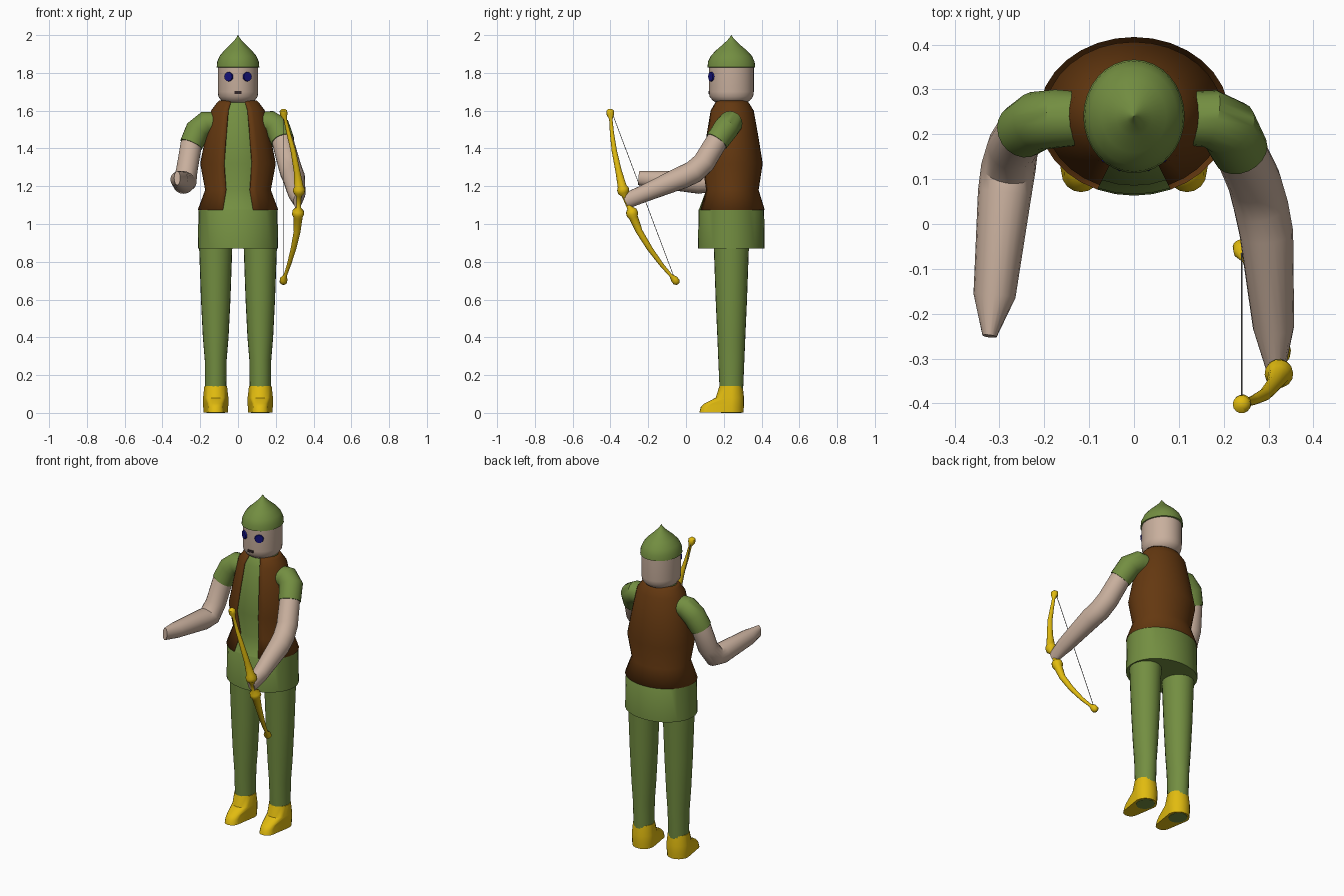
import bpy, bmesh, math
from mathutils import Vector, Matrix

if "Cube" in bpy.data.objects:
    bpy.data.objects.remove(bpy.data.objects["Cube"])

CY = 0.24  # body axis position in y


def material(name, r, g, b):
    lin = [((c / 255 + 0.055) / 1.055) ** 2.4 if c > 10 else c / 255 / 12.92 for c in (r, g, b)]
    m = bpy.data.materials.new(name)
    m.diffuse_color = (*lin, 1)
    m.use_nodes = True
    m.node_tree.nodes["Principled BSDF"].inputs["Base Color"].default_value = m.diffuse_color
    return m


GREEN = material("cloth_green", 115, 142, 65)
BROWN = material("leather_brown", 100, 56, 16)
SKIN = material("skin", 200, 175, 157)
GOLD = material("golden_yellow", 225, 187, 15)
BLUE = material("eye_blue", 20, 18, 125)
DARK = material("mouth_dark", 50, 38, 40)
GREY = material("string_grey", 115, 115, 112)


def finish(name, bm, mat, angle=35):
    bmesh.ops.recalc_face_normals(bm, faces=bm.faces)
    me = bpy.data.meshes.new(name)
    bm.to_mesh(me)
    bm.free()
    ob = bpy.data.objects.new(name, me)
    bpy.context.collection.objects.link(ob)
    me.materials.append(mat)
    bpy.ops.object.select_all(action='DESELECT')
    ob.select_set(True)
    bpy.context.view_layer.objects.active = ob
    bpy.ops.object.shade_smooth_by_angle(angle=math.radians(angle))
    return ob


def loft(name, rings, mat, wrap=True, cap=True, angle=35):
    """Skin a list of point rings."""
    bm = bmesh.new()
    vs = [[bm.verts.new(p) for p in ring] for ring in rings]
    n = len(vs[0])
    for a, b in zip(vs, vs[1:]):
        for i in range(n if wrap else n - 1):
            j = (i + 1) % n
            bm.faces.new((a[i], a[j], b[j], b[i]))
    if cap:
        bm.faces.new(vs[0])
        bm.faces.new(vs[-1])
    return finish(name, bm, mat, angle)


def ellipse(x, y, z, rx, ry, n=32, skip=0):
    """Level ring starting at the front; skip leaves a gap of segments each side of it."""
    ks = range(skip, n - skip + 1) if skip else range(n)
    return [(x + rx * math.sin(2 * math.pi * k / n), y - ry * math.cos(2 * math.pi * k / n), z) for k in ks]


def tube(name, path, mat, n=20, angle=35):
    """Path of (x, y, z, side radius, upright radius)."""
    pts = [Vector(p[:3]) for p in path]
    u, rings = Vector((1, 0, 0)), []
    for i in reversed(range(len(pts))):
        a, b = pts[max(i - 1, 0)], pts[min(i + 1, len(pts) - 1)]
        t = (b - a).normalized()
        u = (u - t * u.dot(t)).normalized()
        v = t.cross(u)
        ru, rv = path[i][3], path[i][-1]
        rings.append([pts[i] + u * ru * math.cos(2 * math.pi * k / n) + v * rv * math.sin(2 * math.pi * k / n)
                      for k in range(n)])
    return loft(name, rings, mat, angle=angle)


# Pointed hat
hat = [(1.828, .108), (1.83, .113), (1.86, .11), (1.89, .097), (1.92, .072), (1.95, .04), (1.975, .017), (1.99, .006), (2.0, .001)]
loft("hat", [ellipse(0, CY, z, r, r * 1.12) for z, r in hat], GREEN)

# Head
head = [(1.64, .07), (1.655, .09), (1.675, .104), (1.70, .107), (1.84, .107)]
loft("head", [ellipse(0, CY, z, r, r * 1.11) for z, r in head], SKIN)

# Eyes and mouth as thin plates
for side in (-1, 1):
    bm = bmesh.new()
    bmesh.ops.create_cone(bm, cap_ends=True, segments=12, radius1=.026, radius2=.024, depth=.009)
    rot = Matrix.Rotation(side * math.radians(30), 4, 'Z') @ Matrix.Rotation(math.pi / 2, 4, 'X')
    bm.transform(Matrix.Translation((side * .05, CY - .107, 1.78)) @ rot)
    finish("eye", bm, BLUE)
bm = bmesh.new()
bmesh.ops.create_cube(bm, size=1)
bm.transform(Matrix.Translation((0, CY - .118, 1.696)) @ Matrix.Diagonal((.036, .008, .014, 1)))
finish("mouth", bm, DARK)

# Shirt with flared skirt, and open waistcoat over it
vest = [(1.655, .098), (1.64, .113), (1.60, .143), (1.46, .173), (1.32, .2), (1.18, .174), (1.075, .213)]
shirt = [(z, r - .014) for z, r in vest[:-1]] + [(1.08, .205), (1.075, .209), (.87, .213)]
loft("shirt", [ellipse(0, CY, z, r, r * .83) for z, r in shirt], GREEN)
coat = loft("waistcoat", [ellipse(0, CY, z, r, r * .83, skip=2) for z, r in vest], BROWN, wrap=False, cap=False)
mod = coat.modifiers.new("thickness", 'SOLIDIFY')
mod.thickness = .016
mod.offset = -1 if coat.data.polygons[0].normal.dot(coat.data.polygons[0].center - Vector((0, CY, 1.3))) > 0 else 1

# Legs and shoes
leg = [(.88, .088, .093), (.6, .078, .083), (.4, .068, .074), (.28, .058, .069), (.14, .056, .063), (0, .05, .055)]
# shoe levels: z, heel radius, toe centre y, toe radius
shoe = [(.002, .064, .115, .044), (.03, .066, .118, .04), (.05, .067, .14, .042), (.08, .067, .215, .058), (.142, .06, CY, .06)]
for side in (-1, 1):
    x = side * .118
    loft("leg", [ellipse(x, CY, z, rx, ry, 24) for z, rx, ry in leg], GREEN)
    rings = []
    for z, r, ty, tr in shoe:
        back = [(x + r * math.cos(a), CY + r * math.sin(a), z) for a in (math.pi * k / 10 for k in range(11))]
        toe = [(x - tr * math.cos(a), ty - tr * math.sin(a), z) for a in (math.pi * k / 8 for k in range(9))]
        if ty == CY:
            toe = [(px, py - .003, pz) for px, py, pz in toe]
        rings.append(back + toe)
    loft("shoe", rings, GOLD)

# Free arm
tube("free_sleeve", [(-.12, .235, 1.535, .06), (-.17, .235, 1.532, .065), (-.215, .23, 1.495, .066), (-.248, .208, 1.42, .062)], GREEN)
tube("free_arm", [(-.235, .217, 1.45, .052), (-.248, .208, 1.42, .057), (-.27, .172, 1.29, .057), (-.28, .125, 1.225, .061),
                  (-.288, .07, 1.22, .06), (-.311, -.16, 1.236, .047, .045), (-.322, -.25, 1.243, .016, .037)], SKIN)

# Bow arm
tube("bow_sleeve", [(.12, .235, 1.535, .06), (.17, .235, 1.535, .065), (.21, .215, 1.51, .067), (.237, .163, 1.438, .063)], GREEN)
tube("bow_arm", [(.225, .18, 1.46, .053), (.237, .163, 1.438, .058), (.268, .095, 1.325, .06), (.283, .04, 1.275, .061),
                 (.295, -.02, 1.247, .06), (.311, -.23, 1.158, .046, .045), (.316, -.322, 1.12, .022, .042)], SKIN)

# Curved bow: tip knobs, tapered limbs and collars around the grip
bow = [(.24, -.402, 1.61, .008), (.24, -.402, 1.6, .02), (.242, -.4, 1.58, .02), (.25, -.398, 1.555, .009),
       (.268, -.392, 1.48, .011), (.292, -.38, 1.39, .014), (.312, -.357, 1.28, .017), (.322, -.338, 1.2, .024),
       (.323, -.334, 1.185, .032), (.323, -.33, 1.165, .03), (.322, -.325, 1.15, .015),
       (.319, -.297, 1.085, .015), (.318, -.29, 1.07, .03), (.318, -.283, 1.05, .032), (.318, -.278, 1.035, .024),
       (.313, -.247, .96, .018), (.294, -.192, .87, .015), (.27, -.13, .785, .011), (.25, -.08, .727, .009),
       (.242, -.062, .708, .02), (.24, -.05, .692, .02), (.24, -.042, .682, .008)]
tube("bow", bow, GOLD, n=14, angle=50)
tube("bow_string", [(.24, -.39, 1.585, .0018), (.24, -.06, .71, .0018)], GREY, n=6)
